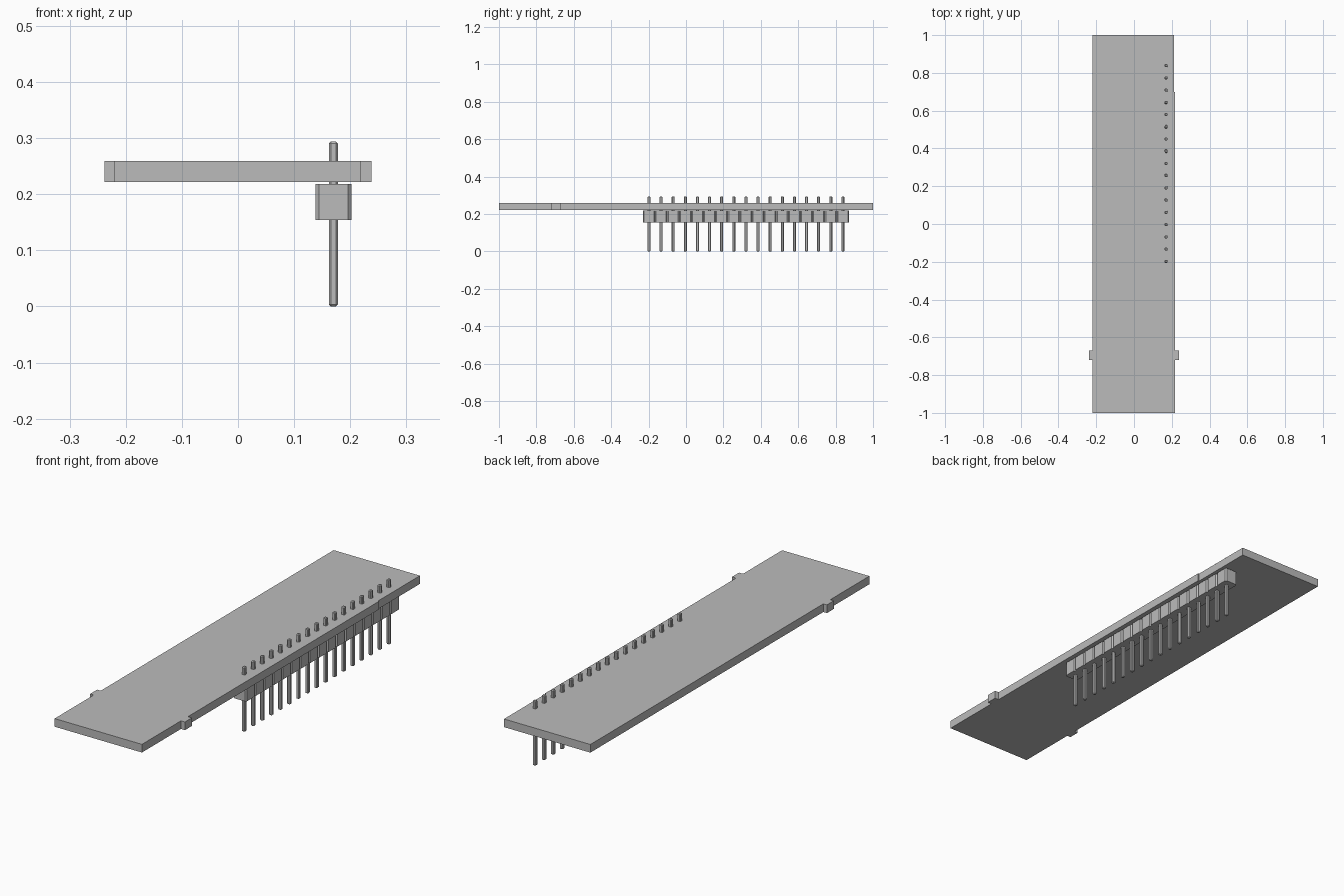
import bpy
import bmesh

default = bpy.data.objects.get("Cube")
if default:
    bpy.data.objects.remove(default, do_unlink=True)

grey = bpy.data.materials.new("plain_grey")
grey.use_nodes = True
colour = (0.5, 0.5, 0.5, 1)
grey.diffuse_color = colour
grey.node_tree.nodes["Principled BSDF"].inputs["Base Color"].default_value = colour


def prism(name, outline, z0, z1):
    """Extrude a flat outline (counter-clockwise) from z0 to z1."""
    bm = bmesh.new()
    face = bm.faces.new([bm.verts.new((x, y, z0)) for x, y in outline])
    result = bmesh.ops.extrude_face_region(bm, geom=[face])
    top = [v for v in result["geom"] if isinstance(v, bmesh.types.BMVert)]
    bmesh.ops.translate(bm, verts=top, vec=(0, 0, z1 - z0))
    bmesh.ops.recalc_face_normals(bm, faces=bm.faces)
    mesh = bpy.data.meshes.new(name)
    bm.to_mesh(mesh)
    bm.free()
    mesh.materials.append(grey)
    obj = bpy.data.objects.new(name, mesh)
    bpy.context.collection.objects.link(obj)
    return obj


def square(cx, cy, hx, hy):
    return [(cx - hx, cy - hy), (cx + hx, cy - hy), (cx + hx, cy + hy), (cx - hx, cy + hy)]


# Circuit board with a locating tab on each long edge
left, right, tab = -0.22, 0.218, 0.238
tab_front, tab_back, step = -0.72, -0.67, 0.7
board = [(left, -1), (right, -1), (right, tab_front), (tab, tab_front),
         (tab, tab_back), (right, tab_back), (right, step), (0.213, step),
         (0.213, 1), (left, 1), (left, tab_back), (-tab, tab_back),
         (-tab, tab_front), (left, tab_front)]
prism("circuit_board", board, 0.222, 0.259)

# Pin header: one continuous strip with chamfered notches between the pins
count, first, pitch = 17, -0.198, 0.0648
pin_x, half, cut = 0.17, 0.032, 0.006
centres = [first + i * pitch for i in range(count)]
side = []
for y in centres:
    side += [(half - cut, y - pitch / 2), (half, y - pitch / 2 + cut),
             (half, y + pitch / 2 - cut)]
side.append((half - cut, centres[-1] + pitch / 2))
outline = [(pin_x + x, y) for x, y in side] + [(pin_x - x, y) for x, y in reversed(side)]
prism("header_strip", outline, 0.154, 0.218)

# Pins: square posts with chamfered edges and tips
for i, y in enumerate(centres):
    pin = prism(f"pin_{i + 1}", square(pin_x, y, 0.008, 0.008), 0, 0.294)
    bevel = pin.modifiers.new("chamfer", "BEVEL")
    bevel.width = 0.0035
    bevel.segments = 1
